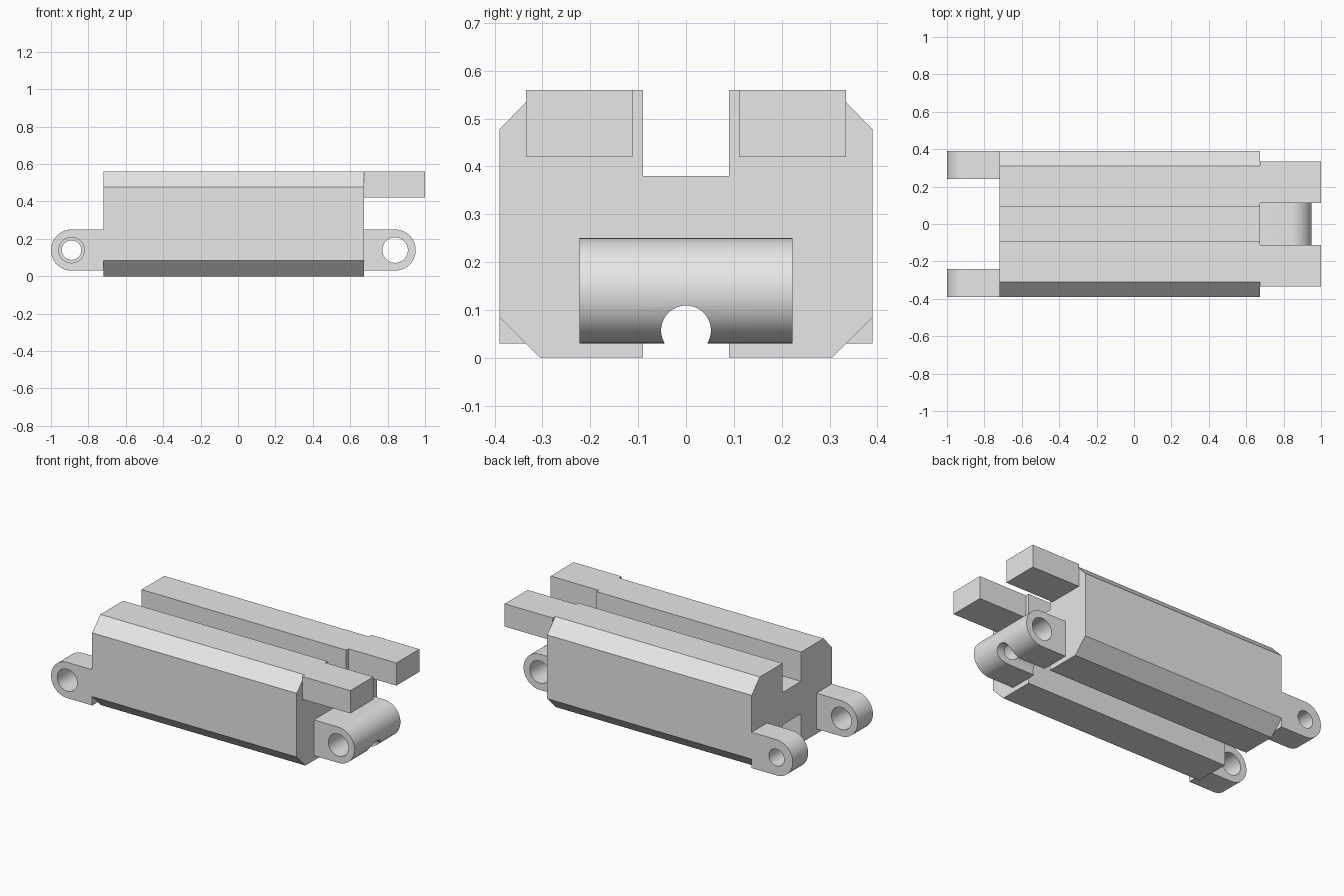
import bpy
import math
from mathutils import Vector

if "Cube" in bpy.data.objects:
    bpy.data.objects.remove(bpy.data.objects["Cube"], do_unlink=True)

grey = bpy.data.materials.new("plain_grey")
grey.use_nodes = True
grey.diffuse_color = (0.8, 0.8, 0.8, 1)
grey.node_tree.nodes["Principled BSDF"].inputs["Base Color"].default_value = (0.8, 0.8, 0.8, 1)


def extrude(name, outline, offset):
    """Prism from a planar outline of 3D points."""
    n = len(outline)
    pts = [Vector(p) for p in outline]
    pts += [p + Vector(offset) for p in pts]
    faces = [list(range(n)), list(range(2 * n - 1, n - 1, -1))]
    faces += [[i, i + n, (i + 1) % n + n, (i + 1) % n] for i in range(n)]
    mesh = bpy.data.meshes.new(name)
    mesh.from_pydata(pts, [], faces)
    mesh.materials.append(grey)
    obj = bpy.data.objects.new(name, mesh)
    bpy.context.collection.objects.link(obj)
    # Make the normals point outward
    activate(obj)
    bpy.ops.object.mode_set(mode='EDIT')
    bpy.ops.mesh.select_all(action='SELECT')
    bpy.ops.mesh.normals_make_consistent(inside=False)
    bpy.ops.object.mode_set(mode='OBJECT')
    return obj


def activate(obj):
    bpy.ops.object.select_all(action='DESELECT')
    obj.select_set(True)
    bpy.context.view_layer.objects.active = obj


def bore(obj, center, radius, rotation):
    """Drill a round hole right through a part."""
    bpy.ops.mesh.primitive_cylinder_add(vertices=64, radius=radius, depth=1,
                                        location=center, rotation=rotation)
    cutter = bpy.context.object
    cutter.name = "bore_cutter"
    cutter.hide_render = True
    cutter.data.materials.append(grey)
    activate(obj)
    mod = obj.modifiers.new("bore", 'BOOLEAN')
    mod.operation = 'DIFFERENCE'
    mod.solver = 'EXACT'
    mod.object = cutter
    bpy.ops.object.modifier_apply(modifier=mod.name)
    bpy.data.objects.remove(cutter, do_unlink=True)


ALONG_Y = (math.pi / 2, 0, 0)
ALONG_X = (0, math.pi / 2, 0)
LUG_Z, LUG_R = 0.14, 0.11


def lug(name, root_x, eye_x, y0, y1, hole):
    """Round-ended hinge lug with a pin hole across it."""
    side = 1 if eye_x > root_x else -1
    outline = [(root_x, y0, LUG_Z - LUG_R)]
    for i in range(33):
        a = -math.pi / 2 + math.pi * i / 32
        outline.append((eye_x + side * LUG_R * math.cos(a), y0, LUG_Z + LUG_R * math.sin(a)))
    outline.append((root_x, y0, LUG_Z + LUG_R))
    obj = extrude(name, outline, (0, y1 - y0, 0))
    bore(obj, (eye_x, (y0 + y1) / 2, LUG_Z), hole, ALONG_Y)
    return obj


# Long body: chamfered block with a channel along the top and the underside
half = [(0.09, 0.18), (0.09, 0), (0.305, 0), (0.39, 0.085),
        (0.39, 0.477), (0.31, 0.56), (0.09, 0.56), (0.09, 0.38)]
profile = half + [(-y, z) for y, z in reversed(half)]
body = extrude("body", [(-0.72, y, z) for y, z in profile], (1.393, 0, 0))

# Pair of square arms at the top of the left end
for label, y0 in (("front", -0.335), ("back", 0.112)):
    extrude(label + "_arm",
            [(0.673, y0, 0.42), (0.673, y0 + 0.223, 0.42),
             (0.673, y0 + 0.223, 0.56), (0.673, y0, 0.56)], (0.327, 0, 0))

# Hinge lugs: a fork on the right end, one wide knuckle on the left end
front_lug = lug("front_fork_lug", -0.72, -0.89, -0.39, -0.24, 0.068)
back_lug = lug("back_fork_lug", -0.72, -0.89, 0.24, 0.39, 0.052)
knuckle = lug("wide_knuckle", 0.673, 0.84, -0.223, 0.223, 0.068)
bore(knuckle, (0.8, 0, 0.057), 0.052, ALONG_X)

for obj in (front_lug, back_lug, knuckle):
    activate(obj)
    bpy.ops.object.shade_smooth_by_angle(angle=math.radians(30))
